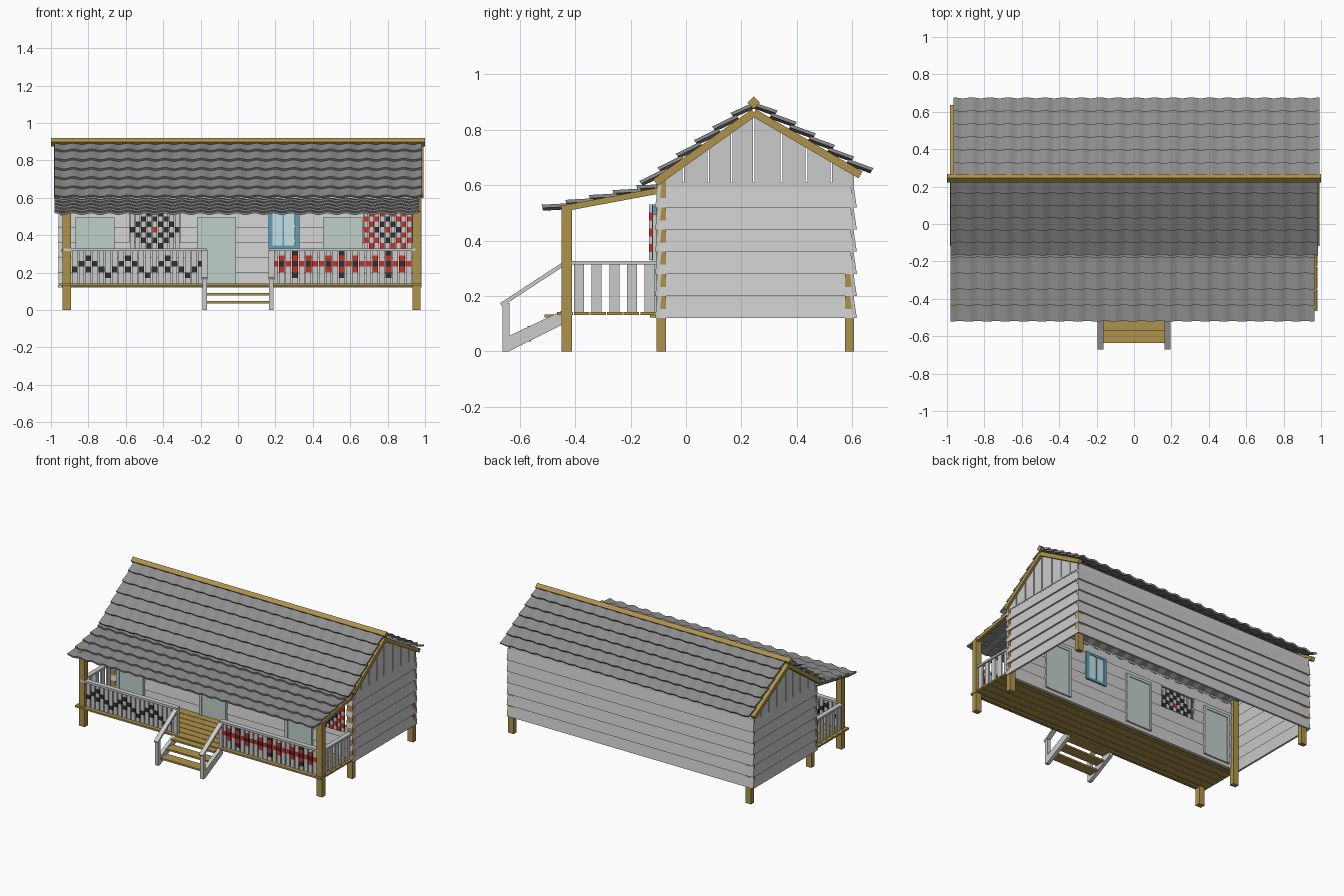
import bpy, bmesh, math
from mathutils import Vector, Matrix

if "Cube" in bpy.data.objects:
    bpy.data.objects.remove(bpy.data.objects["Cube"])

COL = {"wood": (0.42, 0.29, 0.07, 1), "roof": (0.27, 0.27, 0.27, 1), "door": (0.52, 0.62, 0.58, 1),
       "blue": (0.12, 0.35, 0.5, 1), "glass": (0.55, 0.75, 0.8, 1), "red": (0.6, 0.03, 0.02, 1),
       "black": (0.03, 0.03, 0.03, 1)}
MATS = {}
for key, c in COL.items():
    MATS[key] = bpy.data.materials.new(key)
    MATS[key].diffuse_color = c
parts = {}


def part(name, mat=None):
    return parts.setdefault(name, (bmesh.new(), mat))[0]


def box(bm, x, y, z, rot=0.0):
    """Box from (min, max) ranges, optionally turned about x."""
    mid = Vector([(a + b) / 2 for a, b in (x, y, z)])
    size = [abs(b - a) for a, b in (x, y, z)]
    m = Matrix.Translation(mid) @ Matrix.Rotation(rot, 4, 'X') @ Matrix.Diagonal((*size, 1))
    bmesh.ops.create_cube(bm, size=1, matrix=m)


def beam(bm, x, p, q, t):
    """Beam in the yz plane from p to q, width range x, thickness t."""
    p, q = Vector(p), Vector(q)
    m, l = (p + q) / 2, (q - p).length
    box(bm, x, (m[0] - l / 2, m[0] + l / 2), (m[1] - t / 2, m[1] + t / 2),
        math.atan2(q[1] - p[1], q[0] - p[0]))


def prism(bm, pts, vec):
    """Extrude a flat outline along a vector."""
    f = bm.faces.new([bm.verts.new(p) for p in pts])
    r = bmesh.ops.extrude_face_region(bm, geom=[f])
    bmesh.ops.translate(bm, vec=vec, verts=[g for g in r["geom"] if isinstance(g, bmesh.types.BMVert)])
    if f.is_valid is False:
        return
    # keep the starting cap so the board is closed
    bmesh.ops.recalc_face_normals(bm, faces=bm.faces[:])


XL, XR, YF, YB = -0.96, 0.98, -0.10, 0.605
APEX = 0.245


def under_roof(y):
    return 0.86 + (y - APEX) * (0.716 if y < APEX else -0.583)


# lap boards: outline is (outward distance, height)
def lap(z0, z1):
    return [(0.012, z0), (0.0, z1), (-0.012, z1), (-0.002, z0)]


quilts = [(-0.58, -0.31), (0.67, 0.93)]
for k in range(6):
    z0, z1 = 0.12 + 0.08 * k, 0.20 + 0.08 * k
    prism(part("back_wall"), [(XL, YB + o, z) for o, z in lap(z0, z1)], (XR - XL, 0, 0))
    prism(part("right_wall"), [(XR - 0.01 + o, YF, z) for o, z in lap(z0, z1)], (0, YB - YF, 0))
    prism(part("left_wall"), [(XL + 0.01 - o, YF, z) for o, z in lap(z0, z1)], (0, YB - YF, 0))
    # front boards leave openings behind the two slat screens
    cuts = [XL] + ([v for q in quilts for v in q] if k in (3, 4) else []) + [XR]
    for a, b in zip(cuts[::2], cuts[1::2]):
        prism(part("front_wall"), [(a, YF - o, z) for o, z in lap(z0, z1)], (b - a, 0, 0))
box(part("back_wall"), (XL, XR), (YB - 0.012, YB), (0.6, 0.645))

# gable boards
edges = [-0.10, -0.01, 0.08, 0.165, APEX, 0.345, 0.435, 0.525, 0.61]
for x in (XL + 0.004, XR - 0.016):
    for a, b in zip(edges, edges[1:]):
        a, b = a + 0.003, b - 0.003
        prism(part("gable_boards"), [(x, a, 0.595), (x, b, 0.595), (x, b, under_roof(b)), (x, a, under_roof(a))],
              (0.012, 0, 0))
    box(part("gable_boards"), (x + 0.003, x + 0.008), (YF, YB), (0.59, 0.61))

# ridge pole and rafters
box(part("ridge_beam", "wood"), (-1, 1), (APEX - 0.016, APEX + 0.016), (0.882, 0.914), math.pi / 4)
for x in ((-0.985, -0.955), (0.965, 0.993)):
    beam(part("rafters", "wood"), x, (-0.11, 0.61), (APEX, 0.862), 0.028)
    beam(part("rafters", "wood"), x, (APEX, 0.862), (0.63, 0.637), 0.028)
for x in ((-0.95, -0.925), (0.95, 0.975)):
    beam(part("porch_rafters", "wood"), x, (-0.10, 0.58), (-0.45, 0.515), 0.022)

# posts
for x in (-0.915, 0.955):
    w = (x - 0.022, x + 0.022)
    box(part("porch_posts", "wood"), w, (-0.45, -0.412), (0, 0.525))
    box(part("house_posts", "wood"), w, (-0.107, -0.073), (0, 0.62))
    box(part("house_posts", "wood"), w, (0.575, 0.607), (0, 0.3))


# wavy overlapping tile courses
def tiles(name, p, q, n, x0, x1, lift=0.018):
    bm = part(name, "roof")
    p, q = Vector(p), Vector(q)
    d = (q - p) / n
    nrm = Vector((-d[1], d[0])).normalized()
    if nrm[1] < 0:
        nrm = -nrm
    seg = 20 * 8
    for k in range(n):
        a = p + d * (k - (0.15 if k else 0))
        b = p + d * (k + 1)
        prev = None
        for i in range(seg + 1):
            w = 0.005 * math.cos(i / 8 * math.tau)
            x = x0 + (x1 - x0) * i / seg
            cur = []
            for pt, h in ((a, 0.0), (b, lift)):
                for t in (h + w, h + w - 0.012):
                    v = pt + nrm * t
                    cur.append(bm.verts.new((x, v[0], v[1])))
            ring = [cur[0], cur[2], cur[3], cur[1]]
            if prev:
                for j in range(4):
                    bm.faces.new((prev[j], prev[j - 1], ring[j - 1], ring[j]))
            if i in (0, seg):
                bm.faces.new(ring)
            prev = ring


tiles("front_roof", (0.24, 0.892), (-0.155, 0.597), 6, -0.98, 0.985)
tiles("back_roof", (0.25, 0.892), (0.665, 0.642), 6, -0.965, 0.992)
tiles("porch_roof", (-0.09, 0.598), (-0.517, 0.51), 5, -0.98, 0.965, 0.015)

# deck planks
for k in range(6):
    y = -0.465 + 0.06 * k
    box(part("porch_deck", "wood"), (XL, XR), (y, y + 0.056), (0.131, 0.143))
for y in (-0.44, -0.13):
    box(part("deck_joists", "wood"), (XL + 0.02, XR - 0.02), (y, y + 0.02), (0.122, 0.133))


# painted slat screens: paint(i, j) gives a colour for slat i, row j
def screen(name, x0, x1, y, z0, z1, n, rows, paint):
    pitch, rh = (x1 - x0) / n, (z1 - z0) / rows
    for i in range(n):
        a = x0 + pitch * (i + 0.1)
        b = a + pitch * 0.8
        box(part(name + "_slats"), (a, b), (y - 0.006, y + 0.006), (z0, z1))
        for j in range(rows):
            c = paint(i, j)
            if c:
                box(part(name + "_" + c + "_paint", c), (a - 0.001, b + 0.001), (y - 0.0075, y + 0.0075),
                    (z0 + rh * j, z0 + rh * (j + 1)))


def zigzag(i, j):
    return "black" if j == (2, 3, 4, 3, 2, 1)[i % 6] or (j == 2 and i % 6 == 2) else None


def flowers(i, j):
    di, dj = abs(i % 7 - 3), abs(j - 3)
    if di + dj > 3 or dj > 1 + (di == 0):
        return None
    return ("black", "red", "black", "red")[di + dj] if (di, dj) != (1, 1) else None


def diamond(i, j):
    di, dj = abs(i - 4), abs(j - 3)
    return "red" if di + dj == 0 else "black" if di + dj in (2, 4) and (di != 0 or dj == 2) else None


def checker(i, j):
    s = abs(i - 4) + abs(j - 3)
    return ("red" if s in (0, 4, 6) else "black") if s % 2 == 0 else None


screen("left_rail", -0.89, -0.18, -0.432, 0.143, 0.32, 20, 6, zigzag)
screen("right_rail", 0.18, 0.93, -0.432, 0.143, 0.32, 21, 6, flowers)
screen("left_screen", -0.58, -0.31, -0.127, 0.33, 0.53, 9, 7, diamond)
screen("right_screen", 0.67, 0.93, -0.127, 0.33, 0.53, 9, 7, checker)

# handrails and side railings
for a, b in ((-0.93, -0.165), (0.165, 0.95)):
    box(part("front_handrail"), (a, b), (-0.45, -0.415), (0.315, 0.33))
for x in (-0.93, 0.957):
    box(part("side_handrail"), (x - 0.016, x + 0.016), (-0.42, -0.09), (0.313, 0.327))
    for k in range(5):
        y = -0.405 + 0.064 * k
        box(part("side_rail_slats"), (x - 0.006, x + 0.006), (y, y + 0.036), (0.14, 0.316))

# steps
for x in (-0.178, 0.178):
    w = (x - 0.013, x + 0.013)
    box(part("stair_posts"), w, (-0.662, -0.637), (0.03, 0.175))
    box(part("stair_posts"), w, (-0.45, -0.42), (0.14, 0.32))
    beam(part("stair_handrails"), (x - 0.016, x + 0.016), (-0.668, 0.168), (-0.44, 0.317), 0.014)
    prism(part("stair_stringers"), [(w[0], -0.662, 0), (w[0], -0.64, 0), (w[0], -0.44, 0.1), (w[0], -0.44, 0.15),
                                    (w[0], -0.662, 0.045)], (0.026, 0, 0))
for k in range(3):
    y, z = -0.635 + 0.062 * k, 0.036 + 0.043 * k
    box(part("stair_treads", "wood"), (-0.168, 0.168), (y, y + 0.075), (z, z + 0.012))

# doors
for x in (-0.765, -0.115, 0.56):
    box(part("door_panels", "door"), (x - 0.085, x + 0.085), (-0.118, -0.085), (0.143, 0.475))
    for s in (-1, 1):
        box(part("door_frames", "door"), (x + s * 0.105, x + s * 0.085), (-0.124, -0.08), (0.143, 0.495))
    box(part("door_frames", "door"), (x - 0.085, x + 0.085), (-0.124, -0.08), (0.475, 0.495))

# window with shutters
box(part("window_glass", "glass"), (0.185, 0.305), (-0.118, -0.085), (0.345, 0.515))
for x in (0.163, 0.237, 0.307):
    box(part("window_frame", "blue"), (x, x + (0.01 if x == 0.237 else 0.022)), (-0.125, -0.08), (0.33, 0.53))
for z in (0.33, 0.515):
    box(part("window_frame", "blue"), (0.185, 0.307), (-0.125, -0.08), (z, z + 0.015))

# turn collected geometry into objects
for name, (bm, mat) in parts.items():
    bmesh.ops.recalc_face_normals(bm, faces=bm.faces[:])
    me = bpy.data.meshes.new(name)
    bm.to_mesh(me)
    bm.free()
    ob = bpy.data.objects.new(name, me)
    bpy.context.collection.objects.link(ob)
    if mat:
        me.materials.append(MATS[mat])

for m in bpy.data.materials:
    if m.users and not m.is_grease_pencil:
        m.use_nodes = True
        m.node_tree.nodes["Principled BSDF"].inputs["Base Color"].default_value = m.diffuse_color
